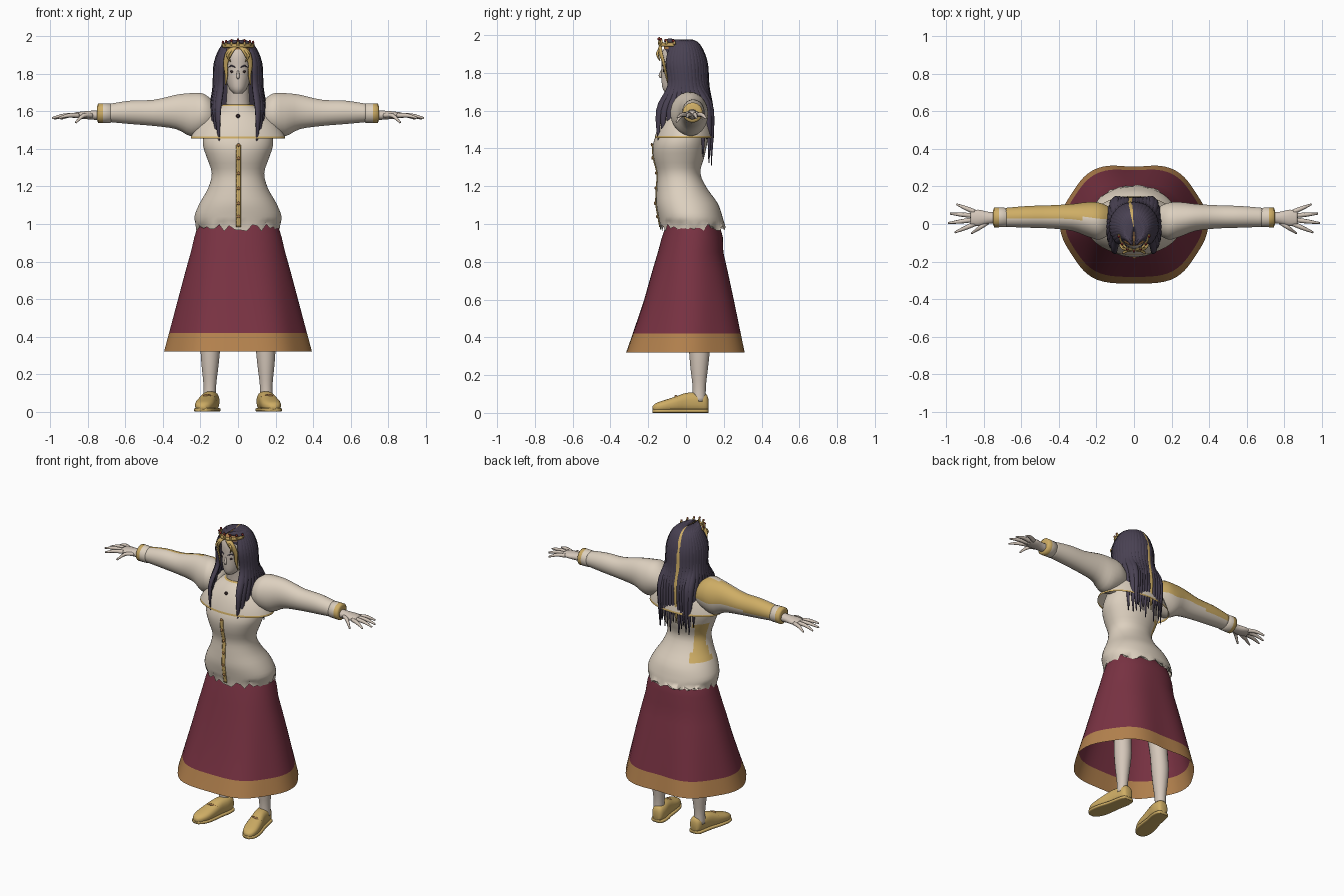
import bpy, bmesh, math, random
from mathutils import Vector

random.seed(4)
if "Cube" in bpy.data.objects:
    bpy.data.objects.remove(bpy.data.objects["Cube"])


def material(name, r, g, b):
    m = bpy.data.materials.new(name)
    m.use_nodes = True
    m.diffuse_color = (r, g, b, 1)
    m.node_tree.nodes["Principled BSDF"].inputs["Base Color"].default_value = (r, g, b, 1)
    return m


CREAM = material("cream cloth", .72, .63, .52)
SKIN = material("pale skin", .66, .57, .49)
MAROON = material("maroon cloth", .19, .032, .055)
GOLD = material("gold", .62, .42, .13)
BROWN = material("tan trim", .45, .22, .075)
HAIR = material("violet black hair", .066, .053, .085)
DARK = material("dark brown", .035, .02, .02)
RED = material("gem red", .22, .02, .02)
SIDES = ((1, "left"), (-1, "right"))


def smooth(rows, steps):
    """Catmull-Rom resampling of equally long number rows."""
    rows = [Vector(r) for r in rows]
    out = []
    for i in range(len(rows) - 1):
        a, b, c, d = (rows[min(max(i + k, 0), len(rows) - 1)] for k in (-1, 0, 1, 2))
        for s in range(steps):
            t = s / steps
            out.append(b + (c - a) * (t / 2) + (a * 2 - b * 5 + c * 4 - d) * (t * t / 2)
                       + (b * 3 - a - c * 3 + d) * (t ** 3 / 2))
    return out + [rows[-1]]


def skin_rings(name, rings, mats, rule=None, caps=(True, True)):
    """Bridge rings of points; rule picks a material index from a face centre."""
    bm = bmesh.new()
    loops = [[bm.verts.new(p) for p in ring] for ring in rings]
    n = len(loops[0])
    for lo, hi in zip(loops, loops[1:]):
        for i in range(n):
            bm.faces.new((lo[i], lo[(i + 1) % n], hi[(i + 1) % n], hi[i]))
    for use, loop in zip(caps, (loops[0], loops[-1])):
        if use:
            bm.faces.new(loop)
    bmesh.ops.recalc_face_normals(bm, faces=bm.faces)
    for f in bm.faces:
        f.smooth = True
        if rule:
            f.material_index = int(rule(f.calc_center_median()))
    mesh = bpy.data.meshes.new(name)
    bm.to_mesh(mesh)
    bm.free()
    for m in mats:
        mesh.materials.append(m)
    ob = bpy.data.objects.new(name, mesh)
    bpy.context.collection.objects.link(ob)
    return ob


def loft(name, rows, mats, axis="Z", seg=32, steps=3, power=1, rule=None,
         caps=(True, True), wave=lambda a, t: 1):
    """Rows are (position on axis, centre, radius, centre, radius)."""
    rings = []
    for t, c1, r1, c2, r2 in smooth(rows, steps):
        ring = []
        for i in range(seg):
            a = math.tau * (i + .5) / seg
            u, v = (math.copysign(abs(f(a)) ** power, f(a)) * wave(a, t) for f in (math.cos, math.sin))
            p, q = c1 + r1 * u, c2 + r2 * v
            ring.append({"Z": (p, q, t), "X": (t, p, q), "Y": (p, t, q)}[axis])
        rings.append(ring)
    return skin_rings(name, rings, mats, rule, caps)


def tube(name, pts, radii, mat, wide=(0, 1, 0), flat=1, seg=8, steps=4):
    """Tapered tube along points, widest towards the wide vector."""
    path = smooth([(*p, r) for p, r in zip(pts, radii)], steps)
    rings = []
    for i, p in enumerate(path):
        tangent = (path[min(i + 1, len(path) - 1)] - path[max(i - 1, 0)]).xyz.normalized()
        side = Vector(wide)
        side = (side - tangent * side.dot(tangent)).normalized()
        other = tangent.cross(side) * flat
        angles = [math.tau * k / seg for k in range(seg)]
        rings.append([p.xyz + (side * math.cos(a) + other * math.sin(a)) * max(p.w, .001) for a in angles])
    return skin_rings(name, rings, [mat])


def blob(name, loc, size, mat):
    x, y, z = loc
    a, b, c = size
    rows = [(z - c * math.cos(k * math.pi / 6), x, max(a * math.sin(k * math.pi / 6), a / 50),
             y, max(b * math.sin(k * math.pi / 6), b / 50)) for k in range(7)]
    return loft(name, rows, [mat], seg=10, steps=1)


# Skirt with a folded flare and tan hem
def folds(a, t):
    k = max(0, 1 - t) / .68
    return 1 + k * (.025 * math.cos(6 * a) - .035 * max(0, math.sin(a)) ** 30)


loft("skirt", [(.32, 0, .385, 0, .325), (.42, 0, .36, .007, .295), (.6, 0, .315, .018, .243),
               (.75, 0, .277, .022, .203), (.85, 0, .25, .025, .175), (.93, 0, .232, .034, .162),
               (.98, 0, .217, .036, .146), (1.03, 0, .2, .036, .13)],
     [MAROON, BROWN], seg=72, steps=1, power=.92, caps=(False, True), wave=folds,
     rule=lambda c: c.z < .42)

# Blouse with a ragged hem and a gold patch at the back of the waist
torso = [(.985, 0, .222, .035, .172), (1.04, 0, .232, .023, .17), (1.11, 0, .205, .005, .163),
         (1.19, 0, .16, -.022, .133), (1.27, 0, .14, -.038, .114), (1.35, 0, .165, -.038, .134),
         (1.42, 0, .187, -.032, .143), (1.49, 0, .18, -.015, .135), (1.56, 0, .16, .005, .11),
         (1.62, 0, .1, .015, .08)]
blouse = loft("blouse", torso, [CREAM, GOLD], seg=48, power=.95, caps=(False, True),
              rule=lambda c: c.x < -.1 and c.y > -.01 and 1.14 < c.z < 1.38)
for v in blouse.data.vertices:
    if v.co.z < 1:
        v.co.z += random.uniform(-.025, .015) - .08 * max(0, v.co.y - .15)
        v.co.xy *= random.uniform(.97, 1.02)

# Placket and buttons down the front
front = [(.003, r[3] - r[4] - .001, r[0]) for r in torso[:7]]
tube("placket", front, [.013] * 7, GOLD, wide=(1, 0, 0), flat=.3, steps=3)
for p in smooth(front, 3)[3::3]:
    blob("button", p - Vector((0, .005, 0)), (.009, .006, .009), BROWN)

# Shoulder cape edged in gold at hem and neck
loft("shoulder_cape", [(1.455, 0, .252, -.008, .158), (1.467, 0, .25, -.008, .156),
                       (1.53, 0, .215, -.002, .138), (1.58, 0, .17, .004, .118),
                       (1.615, 0, .12, .008, .092), (1.628, 0, .09, .008, .078),
                       (1.638, 0, .078, .008, .072)],
     [CREAM, GOLD], seg=48, steps=1, caps=(False, False),
     rule=lambda c: c.z < 1.467 or c.z > 1.628)
blob("brooch", (0, -.125, 1.575), (.011, .008, .011), DARK)

# Neck and head
loft("neck", [(1.58, 0, .07, .005, .065), (1.66, 0, .062, -.005, .058), (1.76, 0, .058, -.02, .055)], [SKIN])
loft("head", [(1.695, 0, .022, -.08, .03), (1.72, 0, .046, -.06, .065), (1.77, 0, .065, -.035, .095),
              (1.84, 0, .077, -.022, .108), (1.9, 0, .078, -.02, .108), (1.945, 0, .06, -.02, .085),
              (1.965, 0, .02, -.02, .03)], [SKIN])
tube("nose", [(0, -.125, 1.82), (0, -.136, 1.785), (0, -.125, 1.775)], [.004, .009, .004], SKIN, wide=(1, 0, 0))
blob("mouth", (0, -.122, 1.748), (.014, .004, .003), RED)
for s, side in SIDES:
    blob("eye_" + side, (s * .031, -.118, 1.812), (.012, .005, .007), DARK)
    tube("eyebrow_" + side, [(s * .014, -.128, 1.835), (s * .034, -.12, 1.843), (s * .05, -.106, 1.836)],
         [.002, .004, .002], HAIR, wide=(0, 0, 1))

# Hair: a solid cap under a fan of locks, with one gold lock behind
loft("hair_cap", [(1.45, 0, .09, .115, .02), (1.56, 0, .105, .1, .035), (1.68, 0, .108, .07, .05),
                  (1.77, 0, .11, .045, .065), (1.85, 0, .108, .015, .1), (1.91, 0, .1, -.01, .105),
                  (1.95, 0, .075, -.02, .09), (1.97, 0, .035, -.02, .05), (1.975, 0, .005, -.02, .01)],
     [HAIR, BROWN], rule=lambda c: c.z > 1.92 and c.y < -.04 and abs(c.x) < .05)
for i in range(29):
    a = math.radians(-130 + 260 * i / 28)
    x, y = math.sin(a), math.cos(a)
    pull = max(-1, min(1, 1.6 * y))
    end = 1.43 if y < .2 else 1.36
    pts = [(.01 * x, -.01 - .045 * abs(a), 1.972), (.07 * x, -.02 + .075 * y, 1.955),
           (.115 * x, -.015 + .115 * y, 1.86), (.122 * x, -.005 + .115 * y, 1.73),
           (.14 * x, -.005 + .137 * pull, 1.6), (.13 * x, -.005 + .14 * pull, end + random.uniform(-.05, .04))]
    tube(f"hair_lock_{i}", pts, [.008, .02, .023, .024, .021, .003], GOLD if i == 13 else HAIR,
         wide=(y, -x, 0), flat=.6)

# Tiara with points and gems, and gold drops framing the face
arc = [math.radians(d) for d in range(-75, 76, 25)]
ring = [Vector((.083 * math.sin(a), -.035 - .105 * math.cos(a), 1.95)) for a in arc]
tube("tiara_band", ring, [.011] * 7, GOLD, wide=(0, 0, 1), flat=.5)
for i, p in enumerate(ring):
    tip = .04 - .005 * abs(i - 3)
    tube("tiara_point", [p, p + Vector((0, 0, tip * .6)), p + Vector((0, 0, tip))], [.009, .006, .002],
         GOLD, wide=(1, 0, 0), steps=1)
    blob("tiara_gem", p + Vector((0, -.005, tip * .75)), (.007, .007, .008), RED)
for s, side in SIDES:
    tube("face_drop_" + side, [(s * .012, -.135, 1.945), (s * .045, -.137, 1.915), (s * .066, -.12, 1.86),
                               (s * .062, -.108, 1.8), (s * .066, -.095, 1.74)],
         [.012, .02, .014, .01, .003], GOLD, wide=(s, .5, 0), flat=.4)
    tube("face_loop_" + side, [(s * .03, -.14, 1.93), (s * .055, -.152, 1.9), (s * .04, -.138, 1.865)],
         [.004, .007, .003], GOLD, wide=(1, 0, 0))

for s, side in SIDES:
    # Puffed sleeve; the right one is gold along its upper back
    loft("sleeve_" + side, [(s * x, y, ry, z, rz) for x, y, ry, z, rz in (
        (.11, .02, .06, 1.575, .06), (.18, .015, .098, 1.588, .106), (.25, .025, .092, 1.582, .116),
        (.33, .035, .072, 1.597, .092), (.45, .038, .062, 1.592, .07), (.57, .038, .058, 1.595, .063),
        (.7, .035, .05, 1.591, .047))],
         [CREAM, GOLD], axis="X", seg=24,
         rule=lambda c: -.69 < c.x < -.14 and c.y > .03 and c.z > 1.575)
    loft("cuff_" + side, [(s * x, .035, r, 1.59, r) for x, r in (
        (.675, .045), (.68, .052), (.72, .053), (.745, .053), (.75, .04))],
         [CREAM, GOLD], axis="X", seg=20, steps=1, rule=lambda c: abs(c.x) > .72)
    # Hand with spread fingers
    loft("palm_" + side, [(s * x, .033, ry, 1.58, rz) for x, ry, rz in (
        (.73, .03, .028), (.78, .033, .024), (.83, .044, .02), (.87, .038, .014))],
         [SKIN], axis="X", seg=16)
    for n, (x0, y0, x1, y1, z1) in {
            "thumb": (.78, .01, .865, -.05, 1.54), "index": (.85, .0, .955, -.045, 1.565),
            "middle": (.86, .022, .99, .005, 1.565), "ring": (.86, .045, .98, .055, 1.56),
            "little": (.85, .065, .945, .105, 1.56)}.items():
        tube(f"{n}_finger_{side}", [(s * x0, y0, 1.578), (s * (x0 + x1) / 2, (y0 + y1) / 2, 1.578),
                                    (s * x1, y1, z1)], [.013, .011, .005], SKIN)
    # Leg, shoe and sole
    loft("leg_" + side, [(z, s * x, r, y, r * 1.05) for z, x, r, y in (
        (.06, .152, .034, .07), (.14, .15, .034, .07), (.24, .149, .045, .07), (.34, .147, .053, .07),
        (.5, .14, .055, .06), (.95, .1, .08, .03))], [SKIN], seg=20)
    shoe = [(.118, .14, .02, .045, .03), (.105, .14, .036, .052, .05), (.06, .143, .044, .055, .053),
            (0, .155, .044, .054, .052), (-.06, .168, .05, .044, .041), (-.12, .179, .05, .035, .031),
            (-.16, .186, .036, .028, .023), (-.178, .188, .014, .022, .012)]
    loft("shoe_" + side, [(y, s * x, r, z, h) for y, x, r, z, h in shoe], [GOLD], axis="Y", seg=20, power=.8)
    loft("sole_" + side, [(y, s * x, r + .006, .01, .01) for y, x, r, z, h in shoe], [GOLD],
         axis="Y", seg=16, power=.4)
    # Raised seam across the instep
    tube("shoe_seam_" + side, [(s * .125, -.035, .075), (s * .165, -.055, .089), (s * .205, -.045, .07)],
         [.005, .006, .005], BROWN)
